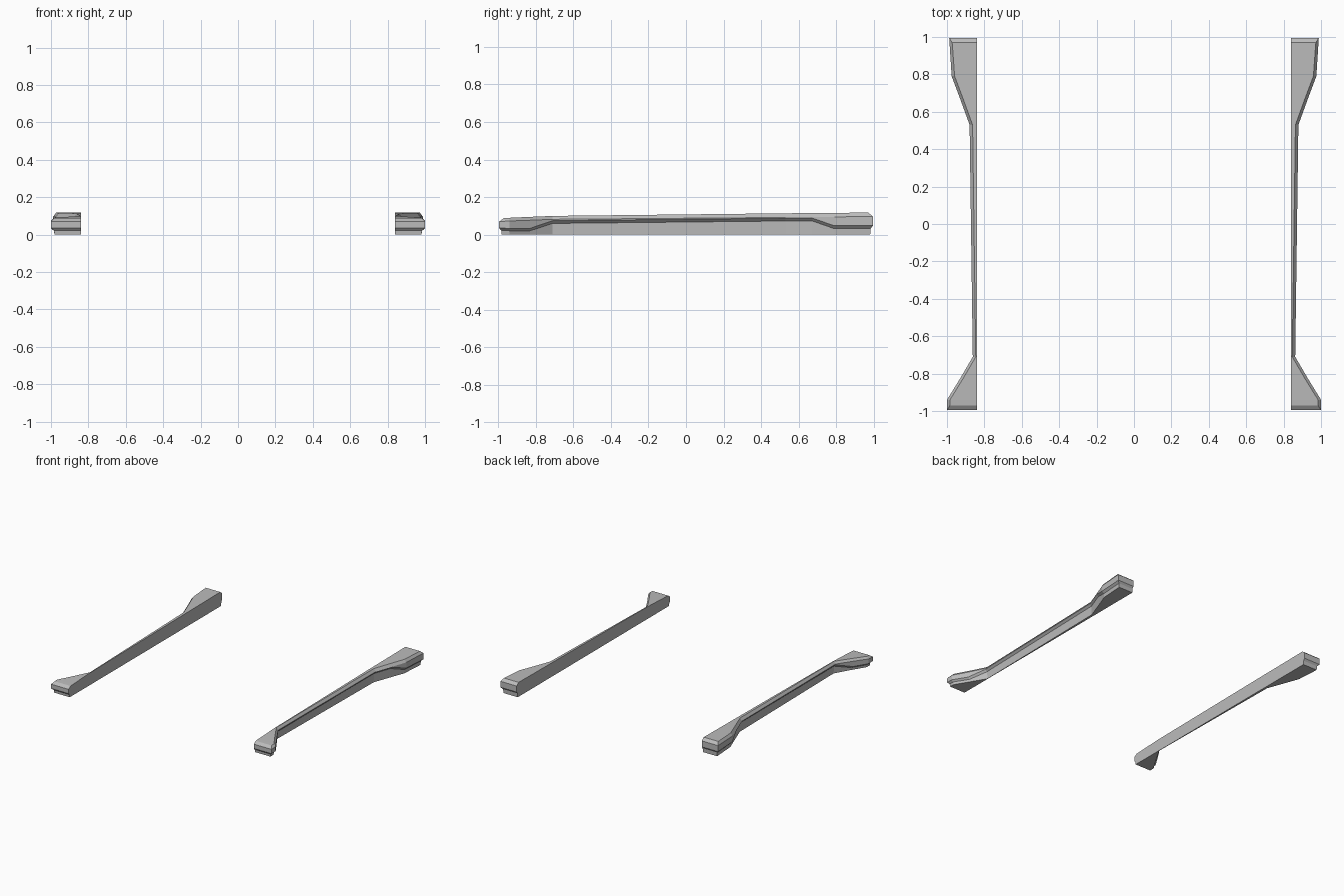
import bpy, bmesh

cube = bpy.data.objects.get("Cube")
if cube:
    bpy.data.objects.remove(cube, do_unlink=True)

grey = bpy.data.materials.new("mid grey")
grey.use_nodes = True
colour = (0.5, 0.5, 0.5, 1)
grey.diffuse_color = colour
grey.node_tree.nodes["Principled BSDF"].inputs["Base Color"].default_value = colour

INNER = 0.84
BEVEL = 0.016

# Stations along the skirt: y, outer x, top z, bevel z, lip bottom z, body top z
STATIONS = [
    (-0.995, 1.0, 0.088, 0.07, 0.035, 0.022),
    (-0.94, 1.0, 0.09, 0.073, 0.034, 0.021),
    (-0.83, 0.932, 0.095, 0.077, 0.034, 0.021),
    (-0.71, 0.862, 0.1, 0.082, 0.075, 0.06),
    (0.53, 0.879, 0.114, 0.092, 0.088, 0.073),
    (0.67, 0.93, 0.115, 0.093, 0.089, 0.074),
    (0.79, 0.975, 0.116, 0.095, 0.048, 0.032),
    (0.995, 0.988, 0.118, 0.097, 0.048, 0.032),
]


def section(bm, station, side, end):
    """Ring of outer points from top to bottom, then inner points back up."""
    y, x, top, bevel, lip, body = station
    levels = [(top, BEVEL, 0.025), (bevel, 0, 0), (lip, 0, 0),
              (body, BEVEL, 0.012), (0, BEVEL + 0.003, 0.014)]
    outer = [bm.verts.new((side * (x - inset), y - end * back, z))
             for z, inset, back in levels]
    inner = [bm.verts.new((side * INNER, y - end * back, z))
             for z, inset, back in levels]
    return outer + inner[::-1]


def side_skirt(name, side):
    bm = bmesh.new()
    last = len(STATIONS) - 1
    rings = [section(bm, s, side, -1 if i == 0 else int(i == last))
             for i, s in enumerate(STATIONS)]
    # Long faces between neighbouring sections
    for a, b in zip(rings, rings[1:]):
        for i in range(len(a)):
            j = (i + 1) % len(a)
            bm.faces.new((a[i], a[j], b[j], b[i]))
    # Stepped end caps
    for ring in (rings[0], rings[-1]):
        for i in range(4):
            bm.faces.new((ring[i], ring[i + 1], ring[8 - i], ring[9 - i]))
    bmesh.ops.recalc_face_normals(bm, faces=bm.faces)
    mesh = bpy.data.meshes.new(name)
    bm.to_mesh(mesh)
    bm.free()
    mesh.materials.append(grey)
    bpy.context.collection.objects.link(bpy.data.objects.new(name, mesh))


side_skirt("left_side_skirt", 1)
side_skirt("right_side_skirt", -1)
